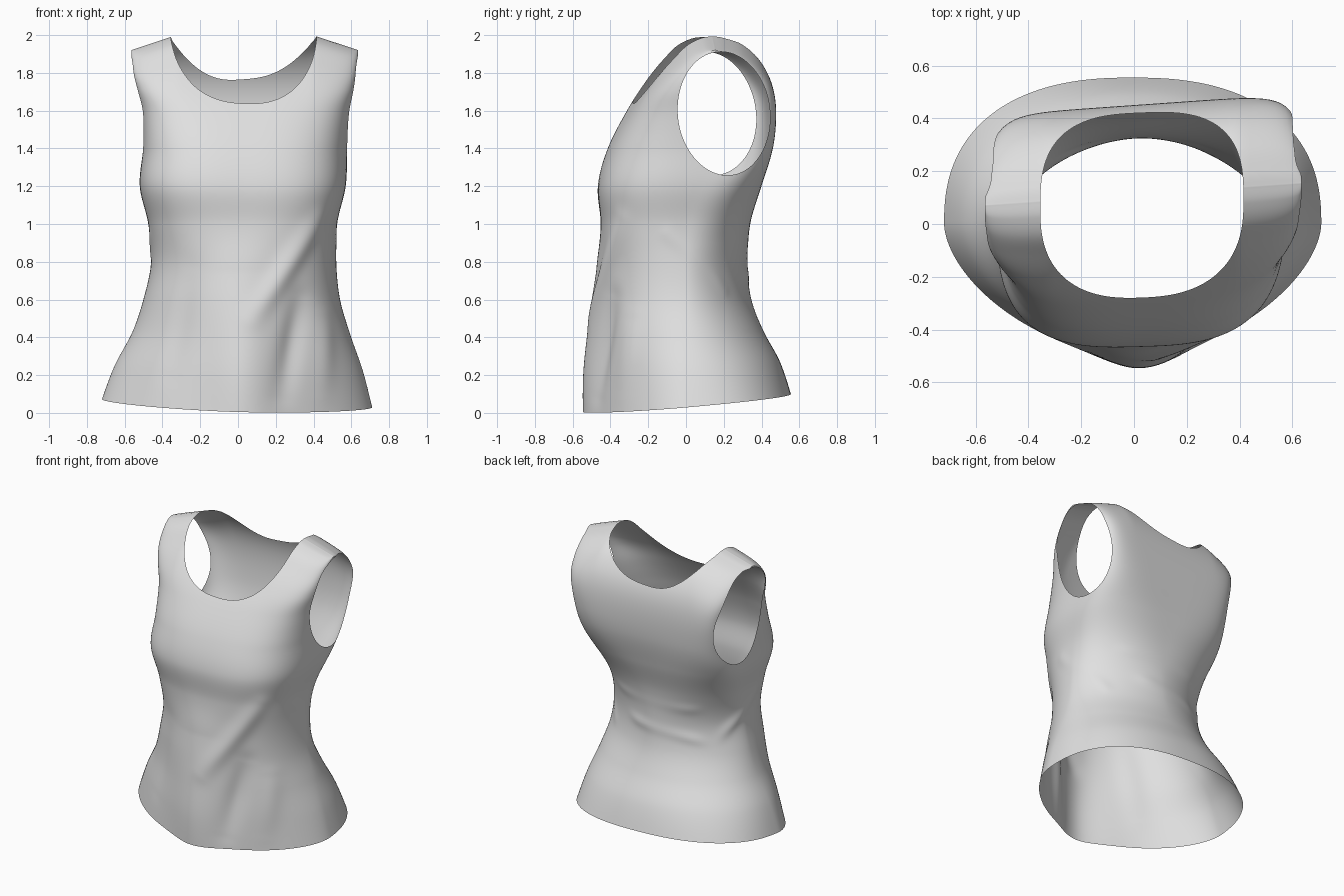
import bpy, bmesh, math
from mathutils import Vector

cube = bpy.data.objects.get("Cube")
if cube:
    bpy.data.objects.remove(cube, do_unlink=True)

# Body outline from hem to shoulder:
# height, right x, left x, front y, back y, front squareness, back squareness
OUTLINE = [
    (0.0, -.72, .71, -.505, .555, 1.7, 2.4), (.2, -.65, .66, -.50, .495, 1.75, 2.2),
    (.4, -.56, .595, -.485, .41, 1.9, 2.0), (.6, -.50, .54, -.47, .345, 2.1, 1.8),
    (.8, -.46, .52, -.455, .325, 2.3, 1.8), (1.0, -.475, .525, -.45, .34, 2.7, 2.3),
    (1.2, -.52, .57, -.465, .395, 3.0, 3.2), (1.4, -.505, .58, -.41, .44, 3.1, 5.5),
    (1.6, -.515, .60, -.305, .45, 3.5, 7.5), (1.75, -.54, .62, -.20, .425, 5, 8),
    (1.87, -.56, .63, -.10, .36, 7, 8), (1.95, -.565, .635, -.025, .27, 7, 8),
    (1.99, -.565, .635, .05, .17, 7, 7), (2.0, -.565, .635, .11, .11, 7, 7),
]
# Cloth folds: start, end, width, outward push
FOLDS = [
    ((.04, -.52, -.4), (.02, -.49, .75), .17, .045),
    ((.08, -.5, .5), (.42, -.35, 1.02), .06, .025),
    ((.22, -.42, .1), (.33, -.38, .6), .07, -.03),
    ((.42, -.3, .1), (.45, -.28, .5), .07, .015),
    ((-.35, -.37, .2), (-.25, -.4, .75), .08, -.012),
    ((-.35, .25, .68), (.3, .33, .76), .035, .01),
    ((-.3, .28, .9), (.35, .28, .92), .035, .008),
    ((.5, -.1, .95), (.4, .2, .65), .035, .012),
    ((-.45, -.1, .95), (-.4, .2, .7), .035, .012),
]
FOLDS = [(Vector(a), Vector(b), w, h) for a, b, w, h in FOLDS]
AROUND, UP = 200, 150


def smooth(lo, hi, t):
    t = min(1, max(0, (t - lo) / (hi - lo)))
    return t * t * (3 - 2 * t)


def outline_at(t):
    """Smooth spline through the outline rows, t from 0 to 1."""
    last = len(OUTLINE) - 1
    i = min(int(t * last), last - 1)
    u = t * last - i
    rows = [OUTLINE[min(max(k, 0), last)] for k in range(i - 1, i + 3)]
    return [b + u / 2 * (c - a + u * (2 * a - 5 * b + 4 * c - d + u * (3 * (b - c) + d - a)))
            for a, b, c, d in zip(*rows)]


def fold_push(p):
    total = 0
    for a, b, width, height in FOLDS:
        along = min(1, max(0, (p - a).dot(b - a) / (b - a).length_squared))
        gap = (p - a.lerp(b, along)).length
        taper = .4 + .6 * math.sin(math.pi * along)
        total += height * taper * math.exp(-(gap / width) ** 2)
    return total


def shell_point(t, angle):
    z, right, left, front, back, front_square, back_square = outline_at(t)
    c, s = math.cos(angle), math.sin(angle)
    n = front_square if s < 0 else back_square
    r = (abs(c) ** n + abs(s) ** n) ** (-1 / n)
    mid = .11 * smooth(.9, 1.5, z)
    x = (left + right) / 2 + (left - right) / 2 * r * c
    y = mid + r * s * (mid - front if s < 0 else back - mid)
    p = Vector((x, y, z))
    out = Vector((x, y, 0)).normalized()
    p += out * fold_push(p)
    # slight twist of the chest, sloping shoulders, tilted hem
    p.y += .07 * x * smooth(.9, 1.5, z)
    p.z -= .33 * max(0, abs(x - .035) - .36) * smooth(1.5, 1.95, z)
    p.z += (.05 + .09 * y - .03 * x) * (1 - smooth(0, .7, z))
    return p


def armhole(p):
    if abs(p.x - .035) < .36:
        return 1
    y = p.y - .07 * p.x - .16 + .06 * (p.z - 1.585)
    return math.hypot(y / .245, (p.z - 1.585) / .327) - 1


def neckline(p):
    if p.z < 1.4:
        return 1
    y = p.y - .04 * p.x - .07
    n = 2.5 if y < 0 else 2.9
    return ((abs(p.x - .03) / .385) ** n + (abs(y) / .35) ** n) ** (1 / n) - 1


def cut_opening(bm, shape):
    """Cut a clean edge where shape is zero and remove what lies inside."""
    value = {v: shape(v.co) for v in bm.verts}
    rim = set()
    for e in list(bm.edges):
        a, b = e.verts
        if value[a] * value[b] < 0:
            fac = value[a] / (value[a] - value[b])
            rim.add(bmesh.utils.edge_split(e, a, fac)[1])
    for f in list(bm.faces):
        ends = [v for v in f.verts if v in rim]
        if len(ends) == 2:
            bmesh.utils.face_split(f, ends[0], ends[1])
    inside = [f for f in bm.faces if any(v not in rim and value[v] < 0 for v in f.verts)]
    bmesh.ops.delete(bm, geom=inside, context='FACES')


# Garment shell
bm = bmesh.new()
rings = [[bm.verts.new(shell_point(j / UP, math.tau * i / AROUND)) for i in range(AROUND)]
         for j in range(UP + 1)]
for low, high in zip(rings, rings[1:]):
    for i in range(AROUND):
        k = (i + 1) % AROUND
        bm.faces.new((low[i], low[k], high[k], high[i]))
bmesh.ops.remove_doubles(bm, verts=bm.verts, dist=.0005)

# Arm and neck openings
cut_opening(bm, armhole)
cut_opening(bm, neckline)

mesh = bpy.data.meshes.new("tank_top")
bm.to_mesh(mesh)
bm.free()
top = bpy.data.objects.new("tank_top", mesh)
bpy.context.collection.objects.link(top)

# Cloth colour
cloth = bpy.data.materials.new("light_grey_cloth")
cloth.use_nodes = True
colour = (.75, .75, .75, 1)
cloth.diffuse_color = colour
cloth.node_tree.nodes["Principled BSDF"].inputs["Base Color"].default_value = colour
mesh.materials.append(cloth)

bpy.context.view_layer.objects.active = top
top.select_set(True)
bpy.ops.object.shade_smooth_by_angle(angle=math.radians(60))
